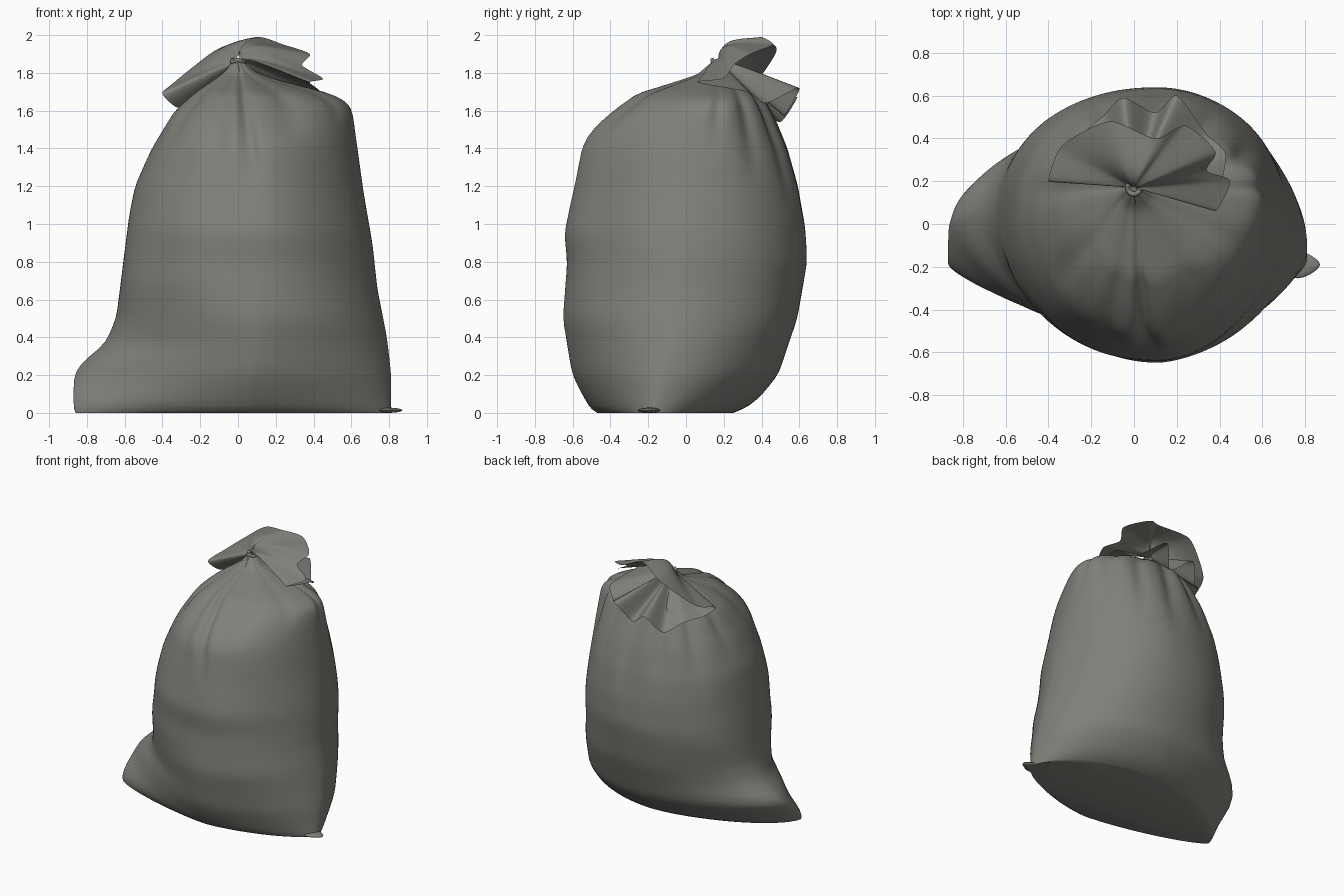
import bpy, bmesh, math
from mathutils import Vector

if "Cube" in bpy.data.objects:
    bpy.data.objects.remove(bpy.data.objects["Cube"], do_unlink=True)

cloth = bpy.data.materials.new("grey cloth")
cloth.use_nodes = True
COLOUR = (0.22, 0.215, 0.195, 1)
cloth.diffuse_color = COLOUR
cloth.node_tree.nodes["Principled BSDF"].inputs["Base Color"].default_value = COLOUR


def finish(name, bm, angle):
    """Turn a bmesh into a smooth cloth object."""
    mesh = bpy.data.meshes.new(name)
    bm.to_mesh(mesh)
    bm.free()
    mesh.materials.append(cloth)
    obj = bpy.data.objects.new(name, mesh)
    bpy.context.collection.objects.link(obj)
    bpy.ops.object.select_all(action='DESELECT')
    obj.select_set(True)
    bpy.context.view_layer.objects.active = obj
    bpy.ops.object.shade_smooth_by_angle(angle=math.radians(angle))


def loft(bm, rings):
    """Skin closed rings of points with quads."""
    rows = [[bm.verts.new(p) for p in ring] for ring in rings]
    n = len(rows[0])
    for a, b in zip(rows, rows[1:]):
        for i in range(n):
            j = (i + 1) % n
            bm.faces.new((a[i], a[j], b[j], b[i]))
    return rows


def linear(profile, z):
    for (z0, v0), (z1, v1) in zip(profile, profile[1:]):
        if z <= z1:
            return v0 + (v1 - v0) * max(0, z - z0) / (z1 - z0)
    return profile[-1][1]


def sample(profile, z):
    """Profile value, softened at its corners."""
    r = min(0.04, z / 2, (TOP - z) / 2)
    return sum(linear(profile, z + k * r / 2) for k in range(-2, 3)) / 5


def smoothstep(a, b, v):
    t = min(1, max(0, (v - a) / (b - a)))
    return t * t * (3 - 2 * t)


# Sack silhouettes as (height, position)
TOP = 1.86
left = [(0, -.86), (.03, -.87), (.2, -.87), (.27, -.83), (.36, -.71), (.5, -.65), (.8, -.61),
        (1.05, -.575), (1.2, -.545), (1.4, -.46), (1.6, -.34), (1.72, -.2), (1.79, -.08), (TOP, -.03)]
right = [(0, .81), (.2, .81), (.4, .785), (.65, .735), (.9, .71), (1.2, .66), (1.45, .625),
         (1.6, .605), (1.66, .57), (1.7, .48), (1.74, .3), (1.78, .12), (TOP, .03)]
front = [(0, -.47), (.02, -.5), (.06, -.53), (.2, -.6), (.5, -.65), (.8, -.63), (.95, -.645), (1.2, -.59),
         (1.42, -.55), (1.5, -.5), (1.6, -.39), (1.72, -.22), (1.76, .02), (TOP, .14)]
back = [(0, .25), (.02, .3), (.06, .37), (.2, .49), (.5, .59), (.8, .64), (1, .63), (1.2, .6),
        (1.4, .545), (1.6, .46), (1.7, .39), (1.77, .27), (TOP, .2)]
# Where each side reaches furthest out
centre_x = [(0, .05), (.5, .12), (1.3, .11), (1.6, .06), (TOP, 0)]
left_y = [(0, -.2), (.08, -.17), (.2, 0), (.35, .06), (1, .02), (1.6, .1), (TOP, .17)]
right_y = [(0, -.17), (.4, -.06), (1, .03), (1.6, .12), (TOP, .17)]
# Fullness of the outline in each quarter, keyed by (toward right, toward back)
fullness = {
    (True, True): [(0, 1.8), (.2, 2), (.9, 2.05), (TOP, 2)],
    (False, True): [(0, 1.6), (.3, 1.8), (.7, 2.25), (1.5, 2.2), (TOP, 2)],
    (False, False): [(0, 1.35), (.25, 1.5), (.7, 2.1), (TOP, 2)],
    (True, False): [(0, 1.55), (.5, 1.75), (1.5, 1.8), (TOP, 2)],
}
# Gathered creases as (angle in degrees, width, depth, lowest height)
creases = [(-93, 5, .14, 1.1), (-112, 7, .08, 1.2), (-65, 8, .08, 1.4), (-148, 8, .07, 1.3),
           (-30, 7, .05, 1.5), (35, 7, .07, 1.1), (62, 6, .08, 1), (88, 6, .09, .9),
           (112, 6, .08, 1), (140, 7, .08, 1), (172, 7, .06, 1.2), (8, 6, .05, 1.3)]


def sack_point(z, a):
    c, s = math.cos(a), math.sin(a)
    power = 2 / sample(fullness[c > 0, s > 0], z)
    cx = sample(centre_x, z)
    cy = sample(right_y if c > 0 else left_y, z)
    middle = (sample(right_y, z) + sample(left_y, z)) / 2
    rx = sample(right, z) - cx if c > 0 else cx - sample(left, z)
    ry = sample(back, z) - cy if s > 0 else cy - sample(front, z)
    p = Vector((cx + rx * math.copysign(abs(c) ** power, c),
                cy + ry * math.copysign(abs(s) ** power, s), z))
    dent = 0
    for angle, width, depth, low in creases:
        d = (math.degrees(a) - angle + 180) % 360 - 180
        dent += depth * math.exp(-(d / width) ** 2) * smoothstep(low, 1.75, z)
    # Broad soft wrinkles
    wave = .006 * math.sin(5 * a + 2.5 * z) * math.sin(3 * z + 2 * a)
    dent -= wave * smoothstep(0, .25, z) * smoothstep(TOP, 1.6, z)
    return p.lerp(Vector((cx, middle, z)), dent)


# Sack body
SEGMENTS = 168
heights = [0, .008, .02, .04, .07] + [.1 + .04 * i for i in range(38)]
heights += [1.6 + .0125 * i for i in range(21)] + [TOP]
bm = bmesh.new()
rows = loft(bm, [[sack_point(z, math.tau * i / SEGMENTS) for i in range(SEGMENTS)] for z in heights])
bm.faces.new(rows[0][::-1])
bm.faces.new(rows[-1])
finish("sack_body", bm, 50)

# Small flattened corner of cloth at the base
bm = bmesh.new()
bmesh.ops.create_uvsphere(bm, u_segments=20, v_segments=10, radius=1)
for v in bm.verts:
    taper = 1 - .4 * v.co.x
    v.co = Vector((.79 + v.co.x * .08, -.19 + v.co.y * .06 * taper, .014 + v.co.z * .014))
finish("base_corner", bm, 50)

# Flared mouth: rim runs over the top from left wing to right wing, then back underneath
rim = [(-.40, .2, 1.69), (-.35, .35, 1.74), (-.24, .43, 1.83), (-.1, .48, 1.93), (.1, .4, 1.99),
       (.24, .46, 1.95), (.38, .34, 1.9), (.34, .25, 1.84), (.45, .2, 1.77), (.38, .06, 1.75),
       (.43, .32, 1.7), (.34, .42, 1.64), (.2, .6, 1.72), (.1, .52, 1.57), (-.05, .59, 1.67),
       (-.15, .5, 1.54), (-.26, .4, 1.61), (-.33, .25, 1.62)]
rim = [Vector(p) for p in rim]
KNOT = Vector((0, .17, 1.85))
STEPS = 8


def rim_point(i, t):
    p0, p1, p2, p3 = (rim[(i + k) % len(rim)] for k in (-1, 0, 1, 2))
    m1, m2 = (p2 - p0) * .4, (p3 - p1) * .4
    h = t * t * (3 - 2 * t)
    return p1.lerp(p2, h) + m1 * (t * (1 - t) ** 2) - m2 * (t * t * (1 - t))


def mouth_ring(s):
    ring = []
    for i in range(len(rim)):
        for k in range(STEPS):
            end = rim_point(i, k / STEPS)
            upper = smoothstep(1.65, 1.9, end.z)
            p = KNOT.lerp(end, s)
            # Puff the top layer steeply beside the knot
            p.z += math.sin(math.pi * s ** .45) * (.07 * upper + .01)
            ring.append(p)
    return ring


bm = bmesh.new()
loft(bm, [mouth_ring((i / 14) ** 1.5) for i in range(1, 15)])
finish("gathered_mouth", bm, 60)


# Tie cord around the neck
def cord_ring(u, lift):
    out = Vector((math.cos(u), math.sin(u), 0))
    return [KNOT + out * (.03 + .012 * math.cos(v)) + Vector((0, 0, .012 * math.sin(v) + lift))
            for v in (math.tau * k / 8 for k in range(8))]


bm = bmesh.new()
for lift in (-.008, .012):
    loft(bm, [cord_ring(math.tau * i / 24, lift + .006 * math.sin(math.tau * i / 8)) for i in range(25)])
bmesh.ops.remove_doubles(bm, verts=bm.verts, dist=.0001)
bmesh.ops.recalc_face_normals(bm, faces=bm.faces)
finish("tie_cord", bm, 60)
